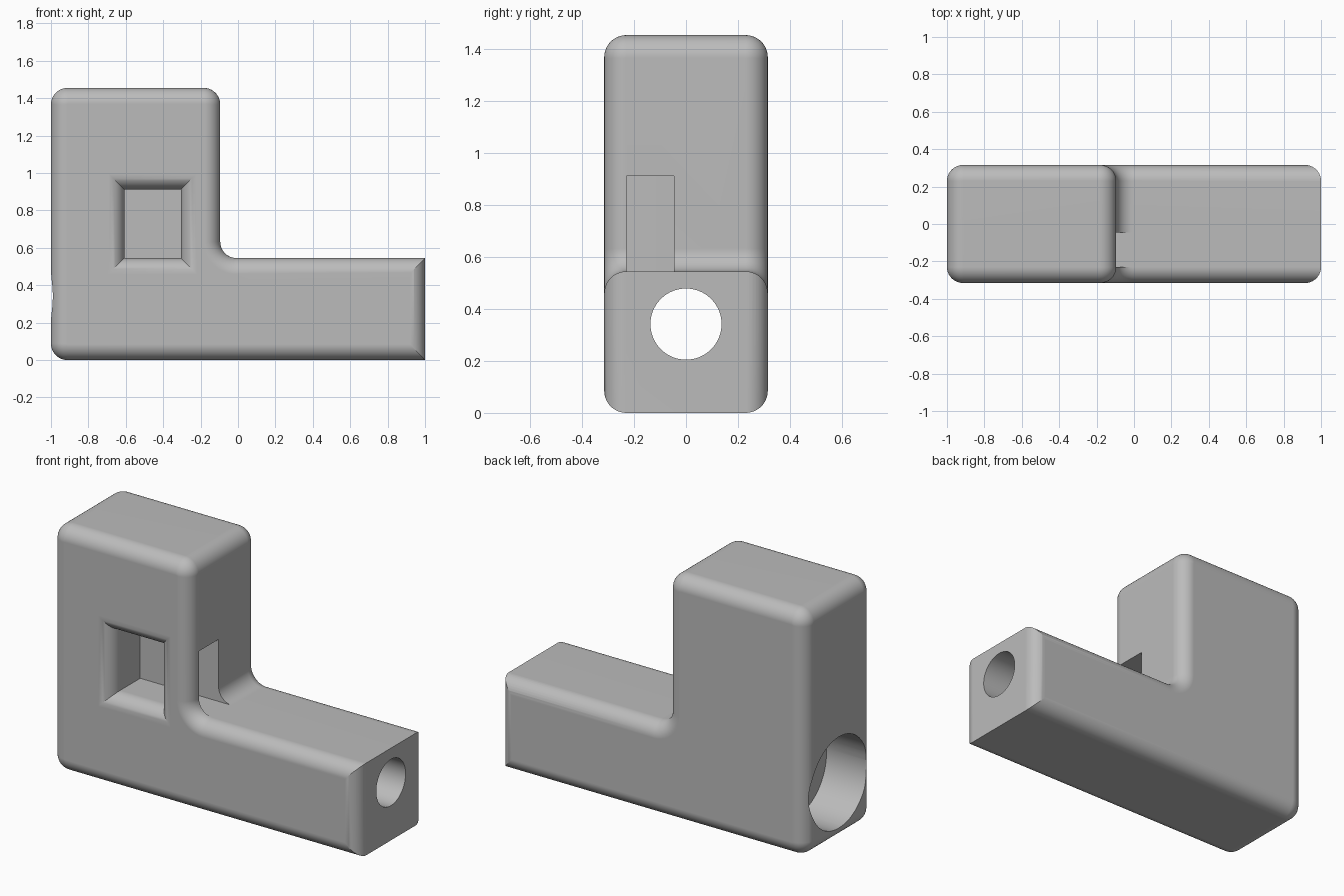
import bpy, bmesh, math
from mathutils import Vector, Matrix

R = 0.085          # edge rounding radius
HALF = 0.315       # half thickness of the body
SEG = 10

if "Cube" in bpy.data.objects:
    bpy.data.objects.remove(bpy.data.objects["Cube"], do_unlink=True)

grey = bpy.data.materials.new("plain_grey")
grey.use_nodes = True
grey.diffuse_color = (0.5, 0.5, 0.5, 1)
grey.node_tree.nodes["Principled BSDF"].inputs["Base Color"].default_value = (0.5, 0.5, 0.5, 1)


def finish(name, bm):
    bmesh.ops.recalc_face_normals(bm, faces=bm.faces)
    mesh = bpy.data.meshes.new(name)
    bm.to_mesh(mesh)
    bm.free()
    mesh.materials.append(grey)
    obj = bpy.data.objects.new(name, mesh)
    bpy.context.collection.objects.link(obj)
    return obj


def round_corners(points, rounded, r):
    """Replace the chosen right-angle corners of an outline by arcs."""
    out = []
    for i, p in enumerate(points):
        p = Vector(p)
        if i not in rounded:
            out.append(p)
            continue
        u = (Vector(points[i - 1]) - p).normalized()
        v = (Vector(points[(i + 1) % len(points)]) - p).normalized()
        for k in range(SEG + 1):
            t = math.pi / 2 * k / SEG
            out.append(p + r * ((1 - math.sin(t)) * u + (1 - math.cos(t)) * v))
    return out


def prism(name, outline, to_3d, low, high, rim=0):
    """Extrude an outline between two levels, optionally rounding both rims."""
    bm = bmesh.new()
    rings = [[bm.verts.new(to_3d(p, h)) for p in outline] for h in (low, high)]
    caps = [bm.faces.new(ring) for ring in rings]
    n = len(outline)
    for i in range(n):
        j = (i + 1) % n
        bm.faces.new((rings[0][i], rings[0][j], rings[1][j], rings[1][i]))
    bmesh.ops.recalc_face_normals(bm, faces=bm.faces)
    if rim:
        edges = [e for cap in caps for e in cap.edges]
        bmesh.ops.bevel(bm, geom=edges, offset=rim, offset_type='OFFSET', segments=SEG,
                        profile=0.5, affect='EDGES', clamp_overlap=False)
    return finish(name, bm)


def box(name, x, y, z):
    corners = [(x[0], z[0]), (x[1], z[0]), (x[1], z[1]), (x[0], z[1])]
    return prism(name, corners, lambda p, h: (p[0], h, p[1]), y[0], y[1])


def rod(name, x0, x1, z, radius):
    bm = bmesh.new()
    place = Matrix.Translation(((x0 + x1) / 2, 0, z)) @ Matrix.Rotation(math.pi / 2, 4, 'Y')
    bmesh.ops.create_cone(bm, cap_ends=True, segments=64, radius1=radius, radius2=radius,
                          depth=x1 - x0, matrix=place)
    return finish(name, bm)


def flared_window(name, x, z, back):
    """Rectangular pocket whose front rim is rounded outwards."""
    levels = [(-HALF - 0.02, R)]
    for k in range(SEG + 1):
        t = math.pi / 2 * k / SEG
        levels.append((-HALF + R * (1 - math.cos(t)), R * (1 - math.sin(t))))
    levels.append((back, 0))
    bm = bmesh.new()
    rings = []
    for y, o in levels:
        rings.append([bm.verts.new(c) for c in (
            (x[0] - o, y, z[0] - o), (x[1] + o, y, z[0] - o),
            (x[1] + o, y, z[1] + o), (x[0] - o, y, z[1] + o))])
    for a, b in zip(rings, rings[1:]):
        for i in range(4):
            j = (i + 1) % 4
            bm.faces.new((a[i], a[j], b[j], b[i]))
    bm.faces.new(rings[0])
    bm.faces.new(rings[-1])
    return finish(name, bm)


def combine(target, tool, operation):
    mod = target.modifiers.new("cut", 'BOOLEAN')
    mod.operation = operation
    mod.solver = 'EXACT'
    mod.object = tool
    bpy.context.view_layer.objects.active = target
    bpy.ops.object.modifier_apply(modifier=mod.name)
    bpy.data.objects.remove(tool, do_unlink=True)


# L-shaped body, arm left over-long so its end can be trimmed
profile = [(-1, 0), (1.4, 0), (1.4, 0.545), (-0.095, 0.545), (-0.095, 1.455), (-1, 1.455)]
body = prism("bracket_body", round_corners(profile, {0, 3, 4, 5}, R + 0.003),
             lambda p, h: (p[0], h, p[1]), -HALF, HALF, rim=R)

# Arm end: only its upright edges are rounded
w = HALF + 0.0004
plan = [(-1.5, -w), (1, -w), (1, w), (-1.5, w)]
combine(body, prism("end_trim", round_corners(plan, {1, 2}, R),
                    lambda p, h: (p[0], p[1], h), -0.2, 1.7), 'INTERSECT')

# Through hole, wide counterbore, front window and side slot
combine(body, rod("through_hole", -1.2, 1.2, 0.342, 0.137), 'DIFFERENCE')
combine(body, rod("counterbore", -1.2, -0.73, 0.342, 0.27), 'DIFFERENCE')
combine(body, flared_window("window", (-0.608, -0.305), (0.545, 0.913), -0.045), 'DIFFERENCE')
combine(body, box("side_slot", (-0.45, 0.1), (-0.229, -0.0455), (0.5455, 0.9125)), 'DIFFERENCE')

# Smooth roundings, crisp cut edges
bpy.ops.object.select_all(action='DESELECT')
body.select_set(True)
bpy.context.view_layer.objects.active = body
bpy.ops.object.shade_smooth_by_angle(angle=math.radians(25))
weighted = body.modifiers.new("flat_face_shading", 'WEIGHTED_NORMAL')
weighted.keep_sharp = True
